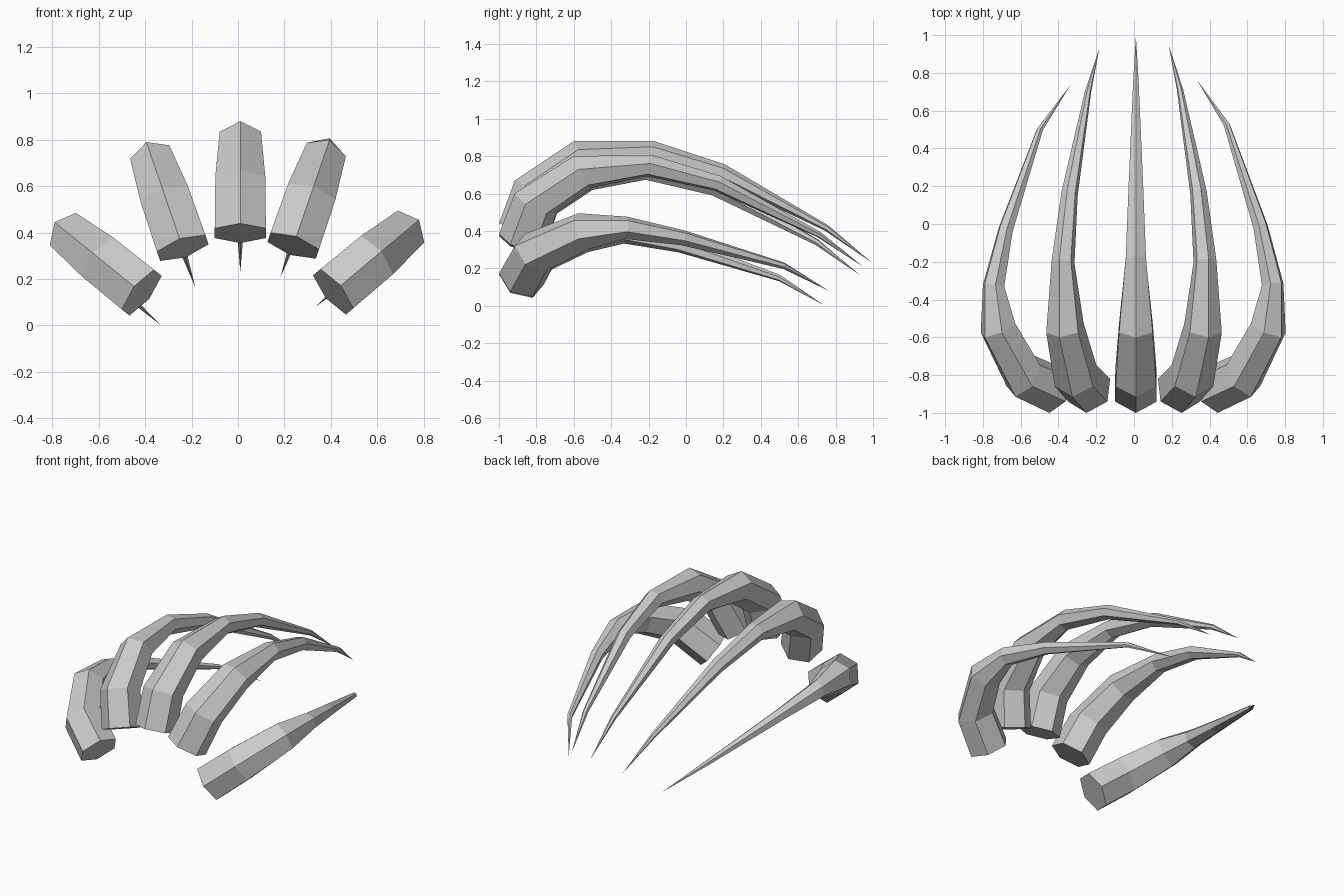
import bpy, bmesh, math

if "Cube" in bpy.data.objects:
    bpy.data.objects.remove(bpy.data.objects["Cube"])

# Claw side profile: each ring is (outer ridge y, height, inner ridge y, height),
# with heights measured down from the top of the arch
BASE = [(-1.0, -.44, -.76, -.525), (-.915, -.21, -.69, -.315), (-.6, 0, -.5, -.18)]
LONG = BASE + [(-.17, 0, -.2, -.12), (.21, -.125, .17, -.205), (.76, -.45, .745, -.48)]
SHORT = BASE + [(-.31, 0, -.33, -.12), (0, -.105, -.035, -.18), (.53, -.36, .517, -.392)]
LONG_TIP, SHORT_TIP = (.995, -.65), (.765, -.585)


def claw(name, rings, tip, x, z, lean, tail=1.0, droop=0.0):
    """Six-sided tapered claw, leaning sideways by `lean` degrees."""
    s, c = math.sin(math.radians(lean)), math.cos(math.radians(lean))
    bm = bmesh.new()

    def vert(y, v, w):
        if y > -.45:
            y = -.6 + (y + .6) * tail
        return bm.verts.new((x + s * v + c * w, y,
                             z + c * v - s * w - droop * max(0, y + .6)))

    loops = []
    for yo, vo, yi, vi in rings:
        cy, cv = (yo + yi) / 2, (vo + vi) / 2
        dy, dv = yo - cy, vo - cv
        r = math.hypot(dy, dv)
        loops.append([vert(cy + dy * math.cos(a), cv + dv * math.cos(a), r * math.sin(a))
                      for a in (k * math.pi / 3 for k in range(6))])
    # Sides, root cap and pointed tip
    for a, b in zip(loops, loops[1:]):
        for k in range(6):
            j = (k + 1) % 6
            bm.faces.new((a[k], a[j], b[j], b[k]))
    bm.faces.new(loops[0])
    point = vert(tip[0], tip[1], 0)
    for k in range(6):
        bm.faces.new((loops[-1][k], loops[-1][(k + 1) % 6], point))
    bmesh.ops.recalc_face_normals(bm, faces=bm.faces)
    mesh = bpy.data.meshes.new(name)
    bm.to_mesh(mesh)
    bm.free()
    bpy.context.collection.objects.link(bpy.data.objects.new(name, mesh))


# Fan of five claws, the left ones drooping slightly more
claw("middle_claw", LONG, LONG_TIP, .01, .88, 0)
claw("right_inner_claw", LONG, LONG_TIP, .395, .80, 19, .97, -.015)
claw("left_inner_claw", LONG, LONG_TIP, -.395, .79, -19, .96, .008)
claw("right_outer_claw", SHORT, SHORT_TIP, .78, .455, 50)
claw("left_outer_claw", SHORT, SHORT_TIP, -.79, .445, -51, .98, .055)
